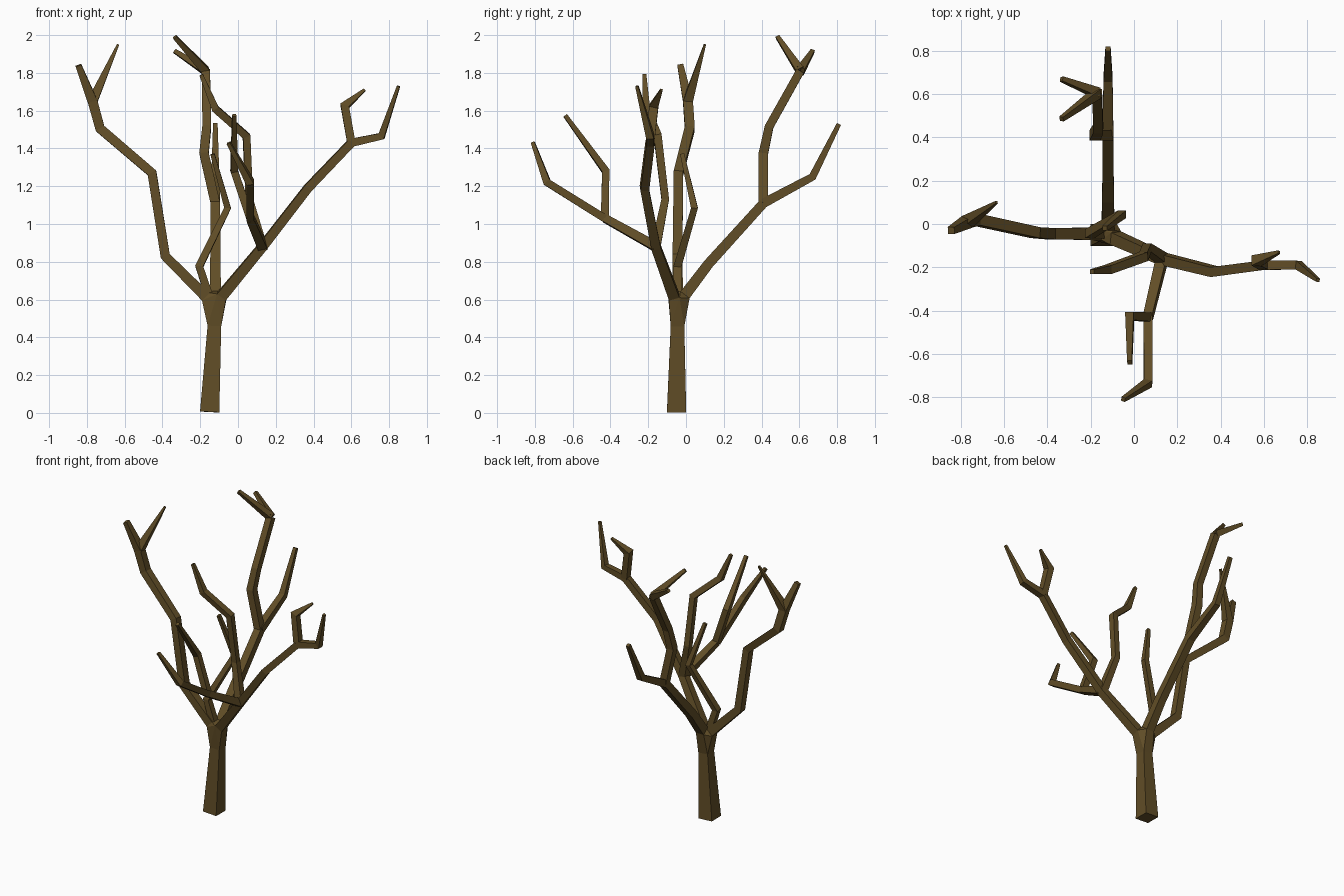
import bpy, bmesh
from mathutils import Vector

if "Cube" in bpy.data.objects:
    bpy.data.objects.remove(bpy.data.objects["Cube"])

bark = bpy.data.materials.new("bark")
bark.diffuse_color = (0.12, 0.075, 0.02, 1)
bark.use_nodes = True
bark.node_tree.nodes["Principled BSDF"].inputs["Base Color"].default_value = bark.diffuse_color


def finish(name, bm):
    bmesh.ops.recalc_face_normals(bm, faces=bm.faces)
    mesh = bpy.data.meshes.new(name)
    bm.to_mesh(mesh)
    bm.free()
    mesh.materials.append(bark)
    bpy.context.collection.objects.link(bpy.data.objects.new(name, mesh))


def limb(name, path):
    """Square tapered limb through (x, y, z, half width); returns its end rings."""
    pts = [Vector(p[:3]) for p in path]
    dirs = [(b - a).normalized() for a, b in zip(pts, pts[1:])]
    tangents = [dirs[0]] + [(a + b).normalized() for a, b in zip(dirs, dirs[1:])] + [dirs[-1]]
    bm = bmesh.new()
    rings = []
    side = Vector((0, 0, 1)).rotation_difference(tangents[0]) @ Vector((1, 0, 0))
    prev = tangents[0]
    for p, t, raw in zip(pts, tangents, path):
        side = prev.rotation_difference(t) @ side
        prev = t
        u, v = side * raw[3], t.cross(side) * raw[3]
        rings.append([bm.verts.new(p + c) for c in (u + v, v - u, -u - v, u - v)])
    for a, b in zip(rings, rings[1:]):
        for i in range(4):
            j = (i + 1) % 4
            bm.faces.new((a[i], a[j], b[j], b[i]))
    bm.faces.new(rings[0])
    bm.faces.new(rings[-1])
    ends = [[v.co.copy() for v in r] for r in (rings[0], rings[-1])]
    finish(name, bm)
    return ends


# Trunk
trunk = limb("trunk", [(-.15, -.05, .005, .051), (-.125, -.045, .46, .036)])

# Main boughs
left_fork = (-.77, .01, 1.65, .026)
left = limb("left_bough", [(-.17, -.045, .615, .029), (-.385, -.045, .83, .026),
                           (-.455, -.04, 1.27, .025), (-.73, .02, 1.505, .026), left_fork])
right_joint = (.13, -.16, .88, .025)
right_fork = (.6, -.19, 1.43, .022)
right = limb("right_bough", [(-.085, -.065, .62, .029), right_joint,
                             (.37, -.22, 1.19, .023), right_fork])
back_fork = (-.12, .41, 1.11, .025)
back = limb("back_bough", [(-.12, -.005, .625, .03), (-.12, .12, .79, .027), back_fork])

# Crotch where the boughs leave the trunk
bm = bmesh.new()
for co in trunk[1] + left[0] + right[0] + back[0]:
    bm.verts.new(co)
hull = bmesh.ops.convex_hull(bm, input=bm.verts)
spare = [v for v in hull["geom_interior"] if isinstance(v, bmesh.types.BMVert)]
bmesh.ops.delete(bm, geom=spare, context="VERTS")
finish("crotch", bm)

# Smaller branches and twigs
front_fork = (.065, -.43, 1.03, .021)
top_fork = (-.17, .605, 1.81, .022)
twigs = {
    "left_twig_outer": [left_fork, (-.845, -.03, 1.84, .016)],
    "left_twig_inner": [left_fork, (-.635, .1, 1.95, .006)],
    "right_twig_outer": [right_fork, (.76, -.19, 1.465, .02), (.85, -.26, 1.73, .008)],
    "right_twig_inner": [right_fork, (.565, -.17, 1.625, .024), (.67, -.13, 1.71, .007)],
    "front_branch": [right_joint, front_fork],
    "front_twig_low": [front_fork, (.065, -.735, 1.22, .02), (-.05, -.81, 1.43, .01)],
    "front_twig_high": [front_fork, (-.02, -.425, 1.28, .02), (-.02, -.64, 1.575, .011)],
    "middle_branch": [right_joint, (.06, -.11, 1.13, .02), (.045, -.15, 1.465, .021),
                      (-.12, -.21, 1.61, .02), (-.195, -.22, 1.79, .01)],
    "inner_branch": [(-.15, -.045, .61, .022), (-.205, -.045, .775, .021),
                     (-.055, .045, 1.085, .018), (-.135, -.02, 1.37, .011)],
    "back_twig_low": [back_fork, (-.12, .67, 1.25, .021), (-.12, .81, 1.53, .012)],
    "back_branch_high": [back_fork, (-.18, .41, 1.375, .025), (-.165, .44, 1.515, .023), top_fork],
    "top_twig_front": [top_fork, (-.335, .485, 1.99, .011)],
    "top_twig_back": [top_fork, (-.335, .67, 1.915, .011)],
}
for name, path in twigs.items():
    limb(name, path)
